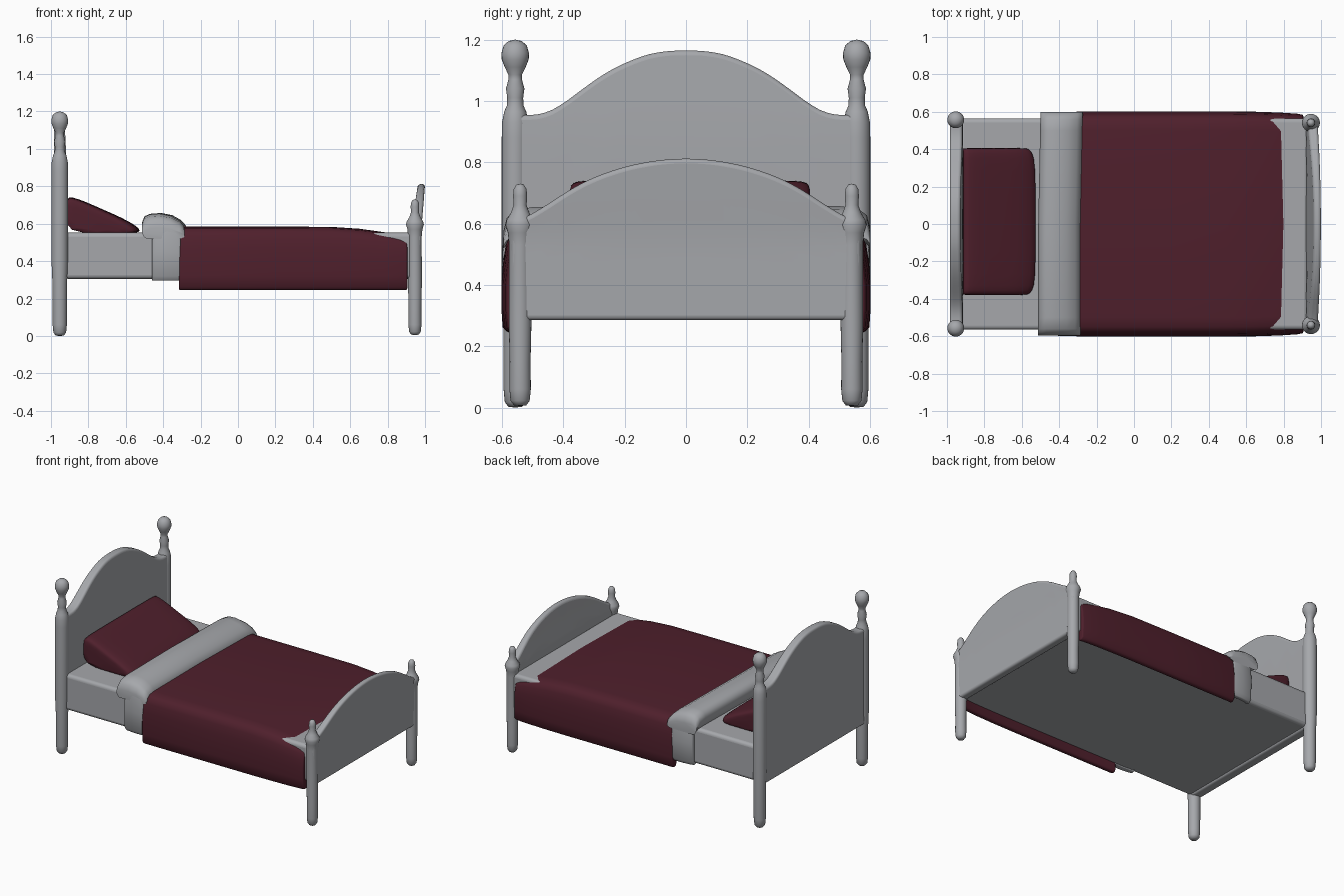
import bpy, bmesh, math

if "Cube" in bpy.data.objects:
    bpy.data.objects.remove(bpy.data.objects["Cube"])


def material(name, rgb):
    m = bpy.data.materials.new(name)
    m.diffuse_color = (*rgb, 1)
    m.use_nodes = True
    m.node_tree.nodes["Principled BSDF"].inputs["Base Color"].default_value = m.diffuse_color
    return m


GREY = material("light grey", (0.38, 0.39, 0.41))
RED = material("dark red", (0.078, 0.014, 0.025))


def finish(name, bm, mat, bevel=0, subsurf=0, angle=50):
    bmesh.ops.remove_doubles(bm, verts=bm.verts, dist=0.0001)
    bmesh.ops.recalc_face_normals(bm, faces=bm.faces)
    me = bpy.data.meshes.new(name)
    bm.to_mesh(me)
    bm.free()
    ob = bpy.data.objects.new(name, me)
    bpy.context.collection.objects.link(ob)
    me.materials.append(mat)
    if bevel:
        b = ob.modifiers.new("soft edges", 'BEVEL')
        b.width, b.segments = bevel, 4
        b.limit_method, b.angle_limit = 'ANGLE', math.radians(45)
    if subsurf:
        s = ob.modifiers.new("soft", 'SUBSURF')
        s.levels = s.render_levels = subsurf
    bpy.ops.object.select_all(action='DESELECT')
    ob.select_set(True)
    bpy.context.view_layer.objects.active = ob
    bpy.ops.object.shade_smooth_by_angle(angle=math.radians(angle))
    return ob


def loft(rings):
    """Skin closed rings of points and cap both ends."""
    bm = bmesh.new()
    vs = [[bm.verts.new(p) for p in r] for r in rings]
    n = len(vs[0])
    for a, b in zip(vs, vs[1:]):
        for i in range(n):
            j = (i + 1) % n
            bm.faces.new((a[i], a[j], b[j], b[i]))
    bm.faces.new(vs[0])
    bm.faces.new(vs[-1])
    return bm


def lerp(pts, t):
    """Smoothly interpolate (t, value) pairs."""
    for (a, u), (b, v) in zip(pts, pts[1:]):
        if t <= b:
            return u + (v - u) * (t - a) / (b - a)
    return pts[-1][1]


def board(name, half, bottom, top, xb, xf):
    """Arched panel: top height by |y|, back and front x by height."""
    rings = []
    n = 48
    for i in range(n + 1):
        y = half * (2 * i / n - 1)
        # average neighbours so the arch runs smoothly
        h = sum(lerp(top, abs(y + d)) for d in (-.03, 0, .03)) / 3
        zs = [bottom + (h - bottom) * k / 8 for k in range(9)]
        rings.append([(lerp(xb, z), y, z) for z in zs] +
                     [(lerp(xf, z), y, z) for z in reversed(zs)])
    finish(name, loft(rings), GREY, bevel=0.015)


def post(name, x, y, prof):
    """Turned post with finial."""
    bm = bmesh.new()
    vs = [bm.verts.new((r, 0, z)) for r, z in prof]
    es = [bm.edges.new(p) for p in zip(vs, vs[1:])]
    bmesh.ops.spin(bm, geom=vs + es, cent=(0, 0, 0), axis=(0, 0, 1),
                   angle=math.tau, steps=24)
    bmesh.ops.translate(bm, verts=bm.verts, vec=(x, y, 0))
    finish(name, bm, GREY, angle=70)


# Headboard and footboard panels
board("headboard", 0.58, 0.295,
      [(0, 1.165), (.08, 1.162), (.15, 1.145), (.25, 1.10), (.33, 1.045), (.4, .99),
       (.46, .957), (.52, .952), (.62, .96)],
      [(0, -0.985), (2, -0.985)], [(0, -0.915), (.9, -0.915), (1.2, -0.93)])
board("footboard", 0.57, 0.285,
      [(0, .813), (.1, .806), (.2, .786), (.3, .752), (.38, .71), (.45, .663),
       (.5, .633), (.54, .61), (.62, .60)],
      [(0, .917), (.55, .92), (.65, .937), (.81, .962)],
      [(0, .972), (.55, .978), (.65, .987), (.81, 1.0)])

# Turned posts
head_prof = [(0, 0), (.022, .002), (.034, .018), (.038, .06), (.039, .28), (.044, .40),
             (.044, .88), (.043, .93), (.036, .965), (.027, .985), (.026, 1.01),
             (.030, 1.04), (.022, 1.07), (.022, 1.085), (.034, 1.11), (.044, 1.135),
             (.045, 1.155), (.038, 1.18), (.022, 1.195), (0, 1.2)]
foot_prof = [(0, .005), (.02, .007), (.031, .022), (.035, .06), (.034, .15), (.037, .28),
             (.036, .53), (.040, .57), (.048, .595), (.044, .612), (.030, .635),
             (.021, .66), (.023, .69), (.021, .712), (.012, .727), (0, .73)]
for side, s in (("left", 1), ("right", -1)):
    post("headboard_post_" + side, -0.953, s * 0.557, head_prof)
    post("footboard_post_" + side, 0.946, s * 0.541, foot_prof)

# Mattress
rect = [(-.565, .305), (.565, .305), (.565, .552), (-.565, .552)]
finish("mattress", loft([[(x, y, z) for y, z in rect] for x in (-.93, .93)]),
       GREY, bevel=0.022)


def drape(name, half_section, stations, mat):
    """Cloth hanging over both sides; stations are (x, width scale, top drop)."""
    sec = half_section + [(-y, z) for y, z in reversed(half_section)]
    rings = [[(x, y * w, z - drop * max(0, min(1, (z - .4) / .15)))
              for y, z in sec] for x, w, drop in stations]
    finish(name, loft(rings), mat, bevel=0.008, angle=40)


# Blanket
drape("blanket",
      [(.03, .50), (.55, .50), (.553, .26), (.562, .245), (.583, .245), (.598, .262),
       (.602, .32), (.602, .40), (.597, .47), (.588, .53), (.575, .56), (.55, .577),
       (.50, .583), (.03, .585)][::1],
      [(-.315, .995, 0), (-.30, 1, 0), (.2, 1, 0), (.5, 1, .002), (.65, .997, .012),
       (.78, .99, .03), (.87, .98, .045), (.905, .97, .052)], RED)

# Turned-down sheet: side bands and the thick roll on top
drape("sheet_fold_band",
      [(.03, .50), (.55, .50), (.55, .30), (.58, .295), (.597, .32), (.600, .45),
       (.597, .55), (.588, .59), (.56, .61), (.03, .615)],
      [(-.46, .975, .02), (-.44, .99, 0), (-.38, 1, 0), (-.33, 1, .01), (-.308, .995, .025)],
      GREY)
roll = [(-.49, .54), (-.507, .57), (-.512, .61), (-.50, .64), (-.47, .653), (-.42, .657),
        (-.36, .645), (-.315, .62), (-.288, .59), (-.285, .56), (-.31, .54)]
rings = []
for y, drop in ((-.595, .08), (-.585, .04), (-.56, .015), (-.5, .003), (0, 0),
                (.5, 0), (.56, .008), (.59, .03), (.6, .07)):
    rings.append([(x + .02 * max(0, y), y, z - drop * (z - .5) / .157) for x, z in roll])
finish("sheet_fold_roll", loft(rings), GREY, angle=60)

# Pillow leaning on the headboard
prof = [(-.918, .555), (-.918, .65), (-.918, .745), (-.885, .742), (-.82, .72), (-.72, .675),
        (-.62, .632), (-.545, .59), (-.518, .562), (-.54, .548), (-.72, .545)]
rings = []
for y, k, h in ((-.380, .86, .80), (-.376, .90, .92), (-.36, .95, .98), (-.31, 1, 1),
                (0, 1, 1), (.33, 1, 1), (.385, .95, .98), (.402, .90, .92), (.406, .86, .80)):
    rings.append([(-.918 + (x + .918) * k, y, .555 + (z - .555) * h) for x, z in prof])
finish("pillow", loft(rings), RED, subsurf=1, angle=80)
